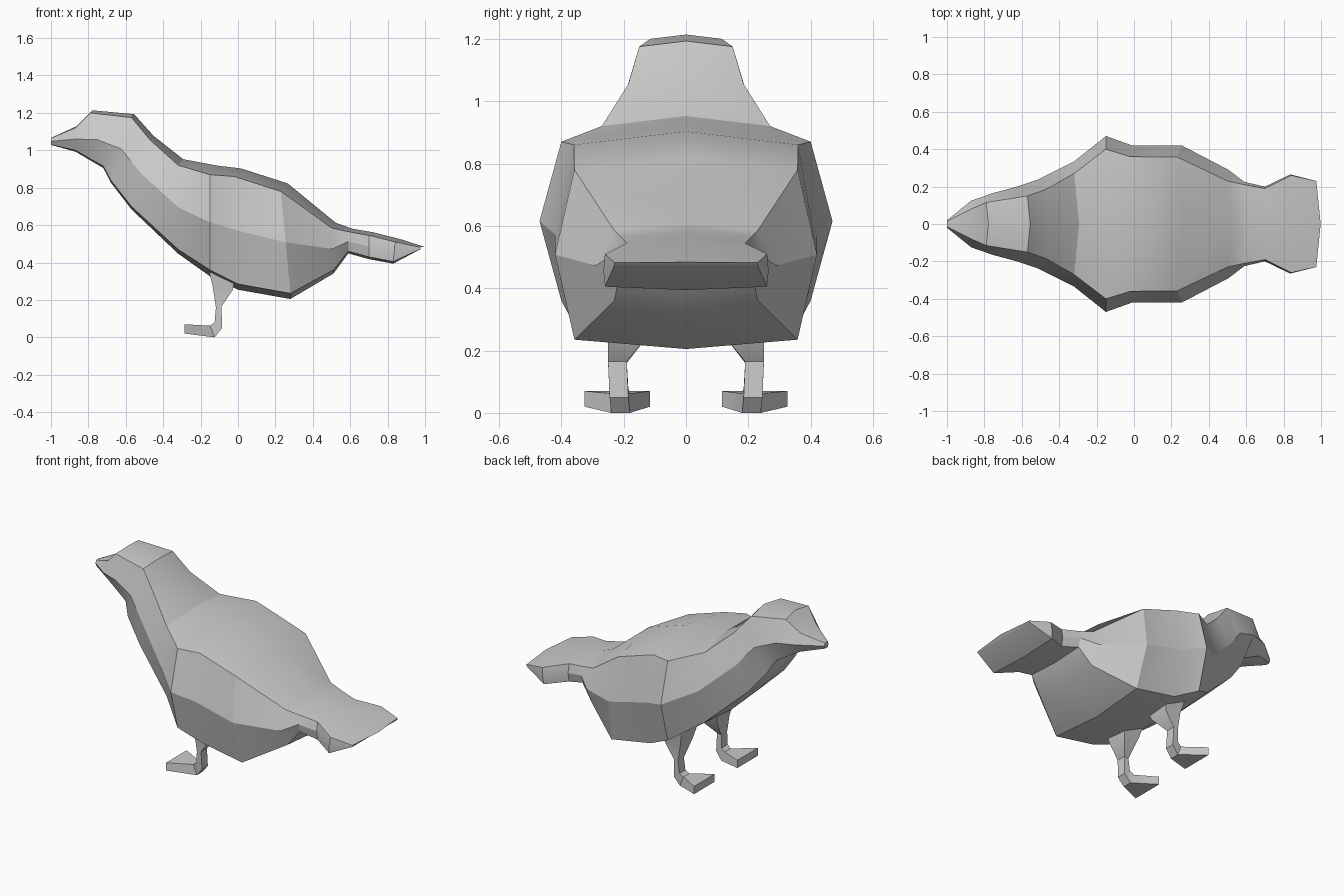
import bpy, bmesh

if "Cube" in bpy.data.objects:
    bpy.data.objects.remove(bpy.data.objects["Cube"])


def loft(name, rings):
    """Skin a list of equal-sized vertex rings and cap both ends."""
    bm = bmesh.new()
    loops = [[bm.verts.new(p) for p in r] for r in rings]
    n = len(loops[0])
    for a, b in zip(loops, loops[1:]):
        for i in range(n):
            j = (i + 1) % n
            bm.faces.new((a[i], a[j], b[j], b[i]))
    bm.faces.new(loops[0])
    bm.faces.new(loops[-1])
    bmesh.ops.recalc_face_normals(bm, faces=bm.faces)
    me = bpy.data.meshes.new(name)
    bm.to_mesh(me)
    bm.free()
    ob = bpy.data.objects.new(name, me)
    bpy.context.collection.objects.link(ob)
    bpy.ops.object.select_all(action='DESELECT')
    ob.select_set(True)
    bpy.context.view_layer.objects.active = ob
    bpy.ops.object.shade_smooth_by_angle(angle=0.42)
    return ob


def body_ring(ex, ez, bx, bz, y, side):
    """Eight-sided section from its back edge, belly edge and half widths."""
    crown = min(.12 * y, .15 * (ez - bz))
    half = [(ex, y, ez), ((ex + bx) / 2, side, (ez + bz) / 2), (bx, y, bz)]
    return ([(ex + .1 * y, 0, ez + crown)] + half + [(bx, 0, bz - .7 * crown)]
            + [(px, -py, pz) for px, py, pz in reversed(half)])


# Body, beak to tail: back edge x, z, belly edge x, z, edge half width, side half width
sections = [
    (-1.0, 1.065, -1.0, 1.03, .015, .02),
    (-.87, 1.12, -.87, 1.0, .08, .125),
    (-.79, 1.20, -.72, .915, .115, .165),
    (-.57, 1.175, -.68, .84, .15, .20),
    (-.47, 1.055, -.57, .70, .185, .235),
    (-.32, .92, -.32, .47, .27, .335),
    (-.15, .87, -.15, .36, .40, .47),
    (-.02, .86, 0, .285, .36, .42),
    (.23, .78, .28, .235, .358, .42),
    (.50, .585, .51, .36, .23, .29),
    (.59, .565, .59, .46, .21, .225),
    (.70, .545, .70, .43, .19, .20),
    (.84, .51, .83, .405, .26, .265),
    (.975, .482, .975, .472, .23, .23),
]
loft("bird_body", [body_ring(*s) for s in sections])

# Legs, hip to toes: front x, z, back x, z, inner y, outer y
leg = [
    (-.17, .42, .00, .38, .08, .28),
    (-.135, .27, -.03, .25, .12, .25),
    (-.118, .16, -.088, .165, .19, .25),
    (-.125, .08, -.085, .05, .185, .245),
    (-.15, .062, -.125, .0, .18, .24),
    (-.285, .07, -.285, .02, .115, .325),
]
for s, label in ((1, "left"), (-1, "right")):
    loft(label + "_leg", [
        [(fx, s * a, fz), (fx, s * b, fz), (kx, s * b, kz), (kx, s * a, kz)]
        for fx, fz, kx, kz, a, b in leg])
